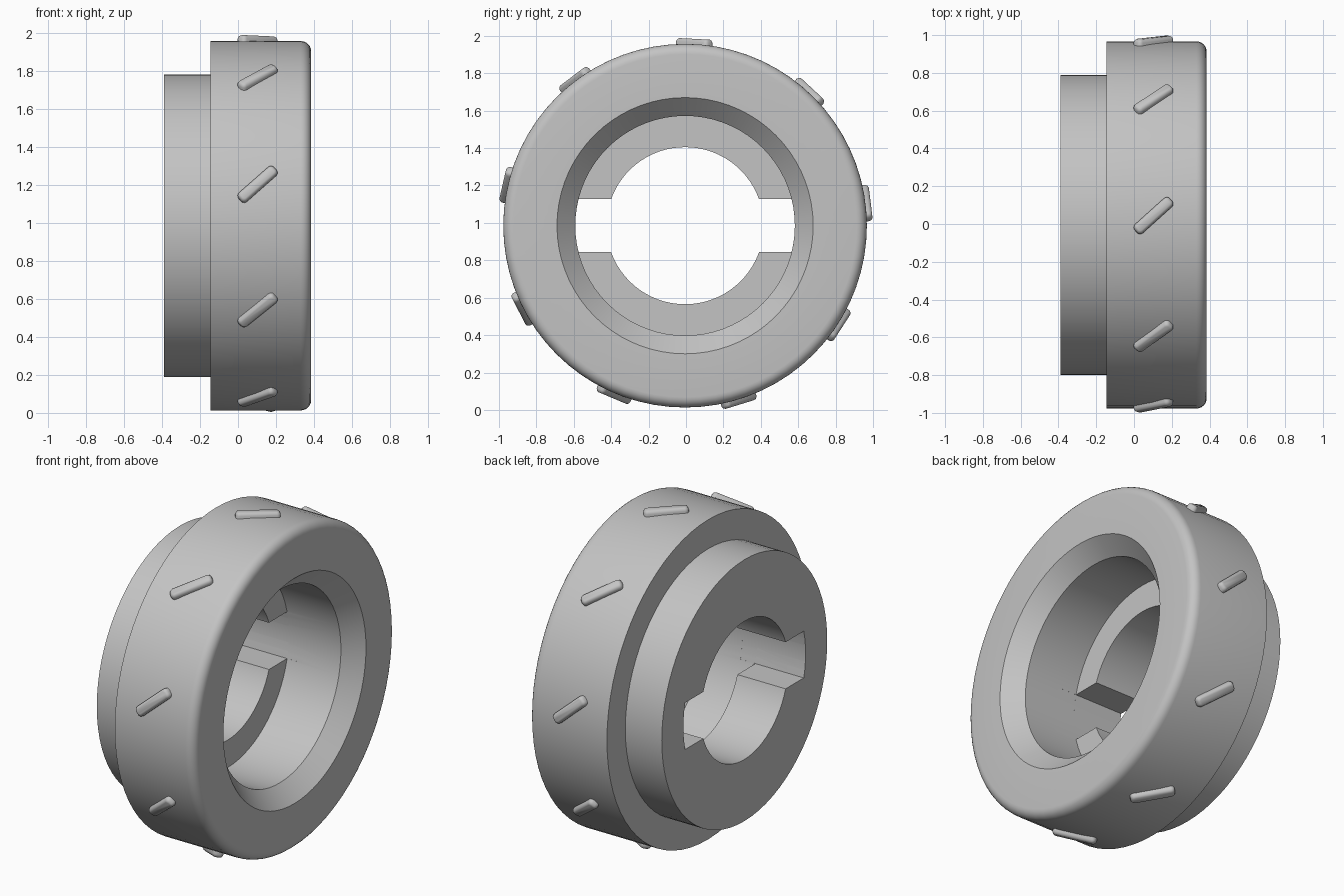
import bpy, bmesh, math
from mathutils import Matrix, Vector

cube = bpy.data.objects.get("Cube")
if cube:
    bpy.data.objects.remove(cube, do_unlink=True)

SEGMENTS = 72
CENTRE = Vector((0, -0.005, 0.985))
BORE_R, HOLE_R, BODY_R, HUB_R = 0.587, 0.42, 0.972, 0.795
BACK, STEP, FLOOR, FRONT = -0.39, -0.145, -0.065, 0.385
FILLET = 0.055

grey = bpy.data.materials.new("plain grey")
grey.use_nodes = True
colour = (0.55, 0.55, 0.55, 1)
grey.diffuse_color = colour
grey.node_tree.nodes["Principled BSDF"].inputs["Base Color"].default_value = colour


def make_object(name, bm):
    bmesh.ops.recalc_face_normals(bm, faces=bm.faces)
    mesh = bpy.data.meshes.new(name)
    bm.to_mesh(mesh)
    bm.free()
    mesh.materials.append(grey)
    obj = bpy.data.objects.new(name, mesh)
    bpy.context.collection.objects.link(obj)
    return obj


def smooth(obj, degrees):
    bpy.ops.object.select_all(action="DESELECT")
    obj.select_set(True)
    bpy.context.view_layer.objects.active = obj
    bpy.ops.object.shade_smooth_by_angle(angle=math.radians(degrees))


def loft(bm, rings, closed=False):
    """Skin quads between rings of points; cap the ends unless closed."""
    loops = [[bm.verts.new(p) for p in ring] for ring in rings]
    pairs = list(zip(loops, loops[1:]))
    if closed:
        pairs.append((loops[-1], loops[0]))
    else:
        bm.faces.new(loops[0])
        bm.faces.new(loops[-1])
    for a, b in pairs:
        for i in range(len(a)):
            j = (i + 1) % len(a)
            bm.faces.new((a[i], a[j], b[j], b[i]))


# Stepped collar: a closed profile of (x, radius) turned round the x axis
profile = [(BACK, HOLE_R), (BACK, HUB_R), (STEP, HUB_R), (STEP, BODY_R)]
for i in range(7):
    a = math.pi / 2 * (1 - i / 6)
    profile.append((FRONT - FILLET + FILLET * math.cos(a),
                    BODY_R - FILLET + FILLET * math.sin(a)))
profile += [(FRONT, 0.685), (0.285, BORE_R), (FLOOR, BORE_R), (FLOOR, HOLE_R)]


def circle(x, r):
    angles = [math.tau * i / SEGMENTS for i in range(SEGMENTS)]
    return [CENTRE + Vector((x, r * math.sin(a), r * math.cos(a))) for a in angles]


bm = bmesh.new()
loft(bm, [circle(x, r) for x, r in profile], closed=True)
collar = make_object("collar_body", bm)

# Keyway cutter: a bar with rounded ends matching the bore
half_angle = math.asin(0.142 / BORE_R)
outline = []
for side in (0, math.pi):
    for i in range(7):
        a = side + half_angle * (i / 3 - 1)
        outline.append((BORE_R * math.cos(a), BORE_R * math.sin(a)))
bm = bmesh.new()
loft(bm, [[CENTRE + Vector((x, y, z)) for y, z in outline] for x in (BACK - 0.1, FLOOR + 0.1)])
cutter = make_object("keyway_cutter", bm)

cut = collar.modifiers.new("keyway", "BOOLEAN")
cut.operation = "DIFFERENCE"
cut.solver = "EXACT"
cut.object = cutter
bpy.context.view_layer.objects.active = collar
bpy.ops.object.modifier_apply(modifier=cut.name)
bpy.data.objects.remove(cutter, do_unlink=True)
smooth(collar, 30)


# Slanted grip ribs: rounded bars with chamfered tops
def rounded_bar(length, width, radius, height):
    points = []
    for k, (sx, sy) in enumerate(((1, 1), (-1, 1), (-1, -1), (1, -1))):
        for i in range(5):
            a = math.pi / 2 * (k + i / 4)
            points.append(Vector((sx * (length / 2 - radius) + radius * math.cos(a),
                                  sy * (width / 2 - radius) + radius * math.sin(a), height)))
    return points


for n in range(9):
    turn = math.radians(2.9 + 40 * n)
    place = (Matrix.Translation(CENTRE) @ Matrix.Rotation(-turn, 4, "X")
             @ Matrix.Translation((0.103, 0, 0)) @ Matrix.Rotation(math.radians(42), 4, "Z"))
    bm = bmesh.new()
    loft(bm, [rounded_bar(0.25, 0.062, 0.022, 0.95),
              rounded_bar(0.25, 0.062, 0.022, 0.983),
              rounded_bar(0.238, 0.05, 0.018, 0.995),
              rounded_bar(0.22, 0.032, 0.012, 1.0)])
    bm.transform(place)
    smooth(make_object(f"grip_rib_{n + 1}", bm), 40)
